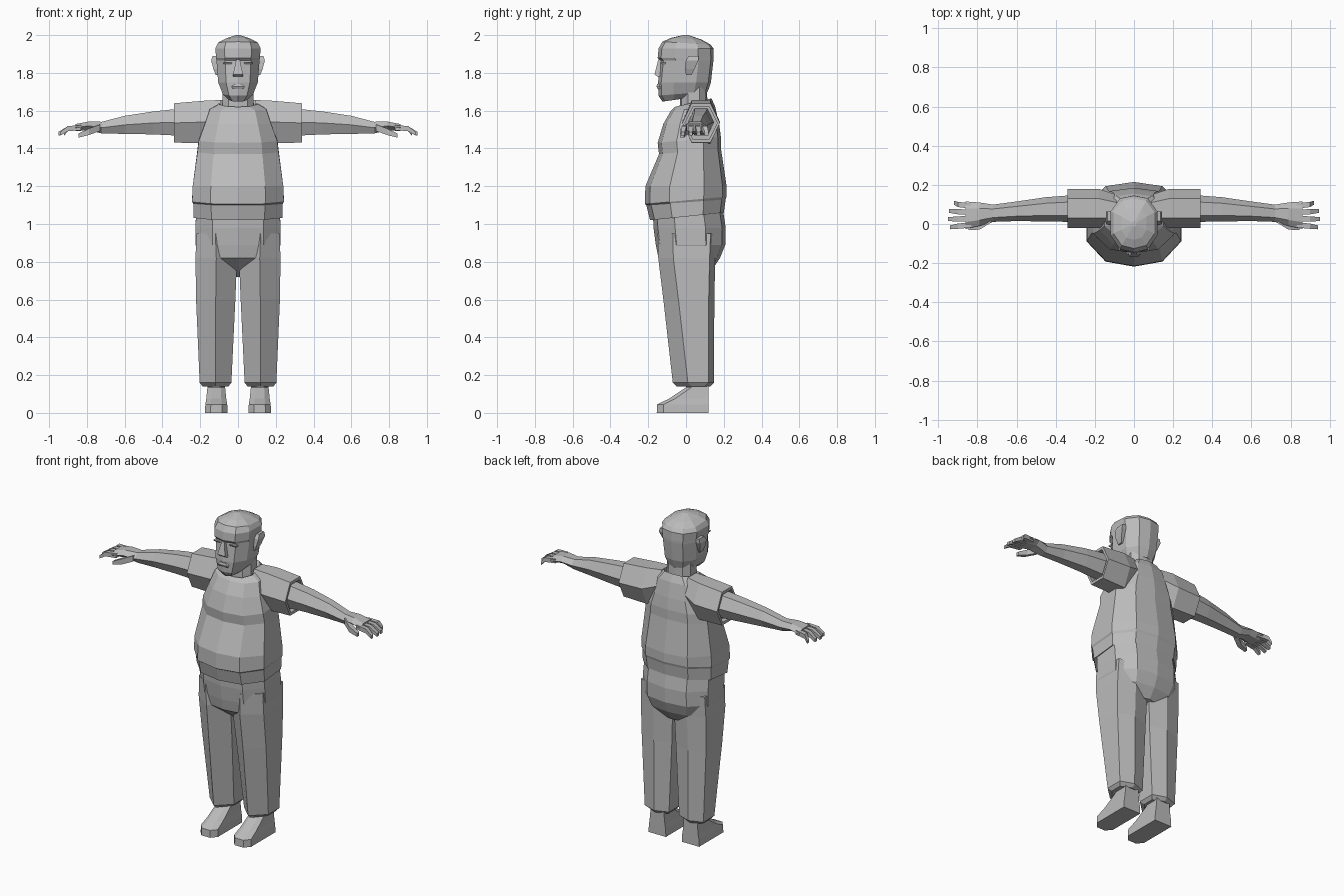
import bpy
import bmesh
from math import cos, sin, pi

default = bpy.data.objects.get("Cube")
if default:
    bpy.data.objects.remove(default, do_unlink=True)

# One plain grey for the whole figure
grey = bpy.data.materials.new("plain_grey")
grey.use_nodes = True
colour = (.5, .5, .5, 1)
grey.diffuse_color = colour
grey.node_tree.nodes["Principled BSDF"].inputs["Base Color"].default_value = colour


def loft(name, *rings, flip=False):
    """Skin a closed, flat-shaded body over rings with equal point counts."""
    bm = bmesh.new()
    side = -1 if flip else 1
    loops = [[bm.verts.new((x * side, y, z)) for x, y, z in ring] for ring in rings]
    for low, high in zip(loops, loops[1:]):
        for i in range(len(low)):
            bm.faces.new((low[i - 1], low[i], high[i], high[i - 1]))
    bm.faces.new(loops[0])
    bm.faces.new(loops[-1])
    bmesh.ops.recalc_face_normals(bm, faces=bm.faces)
    mesh = bpy.data.meshes.new(name)
    bm.to_mesh(mesh)
    bm.free()
    mesh.materials.append(grey)
    bpy.context.collection.objects.link(bpy.data.objects.new(name, mesh))


def pair(name, *rings):
    """Make the left part and its mirrored right twin."""
    loft("left_" + name, *rings)
    loft("right_" + name, *rings, flip=True)


def body(z, width, front, back, tilt=0):
    """Ten-sided symmetric ring; tilt raises its back edge."""
    section = [(0, 0), (.6, .06), (1, .3), (1, .72), (.6, .95), (0, 1)]
    half = [(across * width, front + along * (back - front), z + along * tilt)
            for across, along in section]
    return half + [(-x, y, height) for x, y, height in half[-2:0:-1]]


def limb(x, y, z, deep, tall, sides=6):
    """Upright polygon ring for a part that runs along x."""
    turn = pi / sides if sides == 4 else 0
    angles = [turn + i * 2 * pi / sides for i in range(sides)]
    return [(x, y + deep * cos(angle), z + tall * sin(angle)) for angle in angles]


def box(z, x, y, wide, deep):
    """Level rectangle about a centre, given by half sizes."""
    return [(x - wide, y - deep, z), (x + wide, y - deep, z),
            (x + wide, y + deep, z), (x - wide, y + deep, z)]


def leg(z, centre, half, front, back):
    """Six-sided trouser ring with front and back creases."""
    outer, inner = centre + half, centre - half
    side_front, side_back = front + .08, back - .03
    return [(centre, front, z), (outer, side_front, z), (outer, side_back, z),
            (centre, back, z), (inner, side_back, z), (inner, side_front, z)]


def foot(z, half, toe, heel=.12, centre=.115):
    """Sole-shaped ring with chamfered toe corners."""
    tip, corner = half * .5, toe + half * .6
    return [(centre - tip, toe, z), (centre + tip, toe, z), (centre + half, corner, z),
            (centre + half, heel, z), (centre - half, heel, z), (centre - half, corner, z)]


# Shirt with turned hem, waist fold, belly, chest and recessed collar
loft("shirt",
     body(z=1.03, width=.22, front=-.17, back=.19, tilt=.04),
     body(z=1.02, width=.235, front=-.19, back=.2, tilt=.04),
     body(z=1.1, width=.237, front=-.21, back=.21, tilt=.03),
     body(z=1.105, width=.243, front=-.218, back=.215, tilt=.04),
     body(z=1.2, width=.24, front=-.215, back=.215),
     body(z=1.37, width=.215, front=-.143, back=.185, tilt=.03),
     body(z=1.43, width=.208, front=-.15, back=.185, tilt=.03),
     body(z=1.53, width=.175, front=-.12, back=.175),
     body(z=1.6, width=.15, front=-.08, back=.155, tilt=.02),
     body(z=1.62, width=.1, front=-.06, back=.135, tilt=.045),
     body(z=1.59, width=.088, front=-.045, back=.12, tilt=.05))

# Short sleeves with open, recessed ends
pair("sleeve",
     limb(x=.09, y=.07, z=1.57, deep=.08, tall=.1),
     limb(x=.18, y=.08, z=1.54, deep=.1, tall=.13),
     limb(x=.34, y=.08, z=1.535, deep=.1, tall=.12),
     limb(x=.34, y=.08, z=1.535, deep=.085, tall=.1),
     limb(x=.31, y=.08, z=1.535, deep=.085, tall=.1))

# Bare arms and palms
pair("arm",
     limb(x=.28, y=.08, z=1.54, deep=.07, tall=.085),
     limb(x=.45, y=.075, z=1.535, deep=.062, tall=.07),
     limb(x=.6, y=.065, z=1.525, deep=.05, tall=.055),
     limb(x=.72, y=.055, z=1.51, deep=.044, tall=.036),
     limb(x=.79, y=.05, z=1.52, deep=.06, tall=.026),
     limb(x=.86, y=.045, z=1.51, deep=.07, tall=.022))

# Four fanned fingers, drooping towards their tips
fingers = {"index_finger": .94, "middle_finger": .95, "ring_finger": .945, "little_finger": .92}
for index, (name, tip) in enumerate(fingers.items()):
    base = index * .032 - .005
    fan = index * .01 - .012
    pair(name,
         limb(x=.83, y=base, z=1.51, deep=.019, tall=.019, sides=4),
         limb(x=.9, y=base + fan / 2, z=1.505, deep=.019, tall=.019, sides=4),
         limb(x=tip, y=base + fan, z=1.478, deep=.014, tall=.014, sides=4))

# Thumbs
pair("thumb",
     limb(x=.73, y=.025, z=1.51, deep=.025, tall=.025, sides=4),
     limb(x=.79, y=-.012, z=1.488, deep=.024, tall=.024, sides=4),
     limb(x=.845, y=-.02, z=1.468, deep=.015, tall=.015, sides=4))

# Seat of the trousers, tapering to the crotch
loft("trouser_seat",
     body(z=1.05, width=.222, front=-.175, back=.195, tilt=.03),
     body(z=.98, width=.225, front=-.172, back=.21),
     body(z=.89, width=.225, front=-.16, back=.208),
     body(z=.82, width=.2, front=-.146, back=.18),
     body(z=.72, width=.06, front=-.02, back=.14, tilt=.04))

# Tapered trouser legs with turned-in hems
pair("trouser_leg",
     leg(z=.95, centre=.12, half=.1, front=-.15, back=.16),
     leg(z=.82, centre=.115, half=.11, front=-.147, back=.155),
     leg(z=.6, centre=.118, half=.104, front=-.12, back=.15),
     leg(z=.16, centre=.119, half=.084, front=-.07, back=.148),
     leg(z=.14, centre=.119, half=.068, front=-.05, back=.13))

# Feet and ankles
pair("foot",
     foot(z=0, half=.06, toe=-.155),
     foot(z=.045, half=.058, toe=-.153),
     foot(z=.075, half=.053, toe=-.09),
     foot(z=.135, half=.047, toe=0),
     foot(z=.22, half=.047, toe=.02))

# Neck
loft("neck",
     body(z=1.56, width=.085, front=-.035, back=.115, tilt=.04),
     body(z=1.74, width=.08, front=-.03, back=.11))

# Head from chin through brow and hairline to crown
loft("head",
     body(z=1.648, width=.05, front=-.125, back=.09, tilt=.03),
     body(z=1.68, width=.08, front=-.146, back=.115, tilt=.02),
     body(z=1.75, width=.105, front=-.148, back=.132),
     body(z=1.865, width=.114, front=-.136, back=.145),
     body(z=1.88, width=.116, front=-.15, back=.146),
     body(z=1.93, width=.12, front=-.145, back=.145),
     body(z=1.965, width=.105, front=-.125, back=.13, tilt=-.015),
     body(z=1.985, width=.065, front=-.08, back=.085, tilt=-.01),
     body(z=2, width=.012, front=-.015, back=.015))

# Nose and lips
loft("nose",
     box(z=1.78, x=0, y=-.135, wide=.028, deep=.015),
     box(z=1.792, x=0, y=-.143, wide=.026, deep=.024),
     box(z=1.87, x=0, y=-.134, wide=.01, deep=.013))
loft("lips",
     box(z=1.715, x=0, y=-.14, wide=.03, deep=.01),
     box(z=1.728, x=0, y=-.143, wide=.035, deep=.013),
     box(z=1.742, x=0, y=-.141, wide=.02, deep=.011))

# Narrow eyelids under the brow
pair("eyelid",
     box(z=1.848, x=.054, y=-.115, wide=.022, deep=.014),
     box(z=1.856, x=.054, y=-.117, wide=.024, deep=.017))

# Ears, wider and further out at the top
pair("ear",
     box(z=1.79, x=.107, y=.015, wide=.011, deep=.015),
     box(z=1.82, x=.112, y=.02, wide=.018, deep=.025),
     box(z=1.865, x=.118, y=.032, wide=.024, deep=.033),
     box(z=1.89, x=.115, y=.04, wide=.02, deep=.025))
